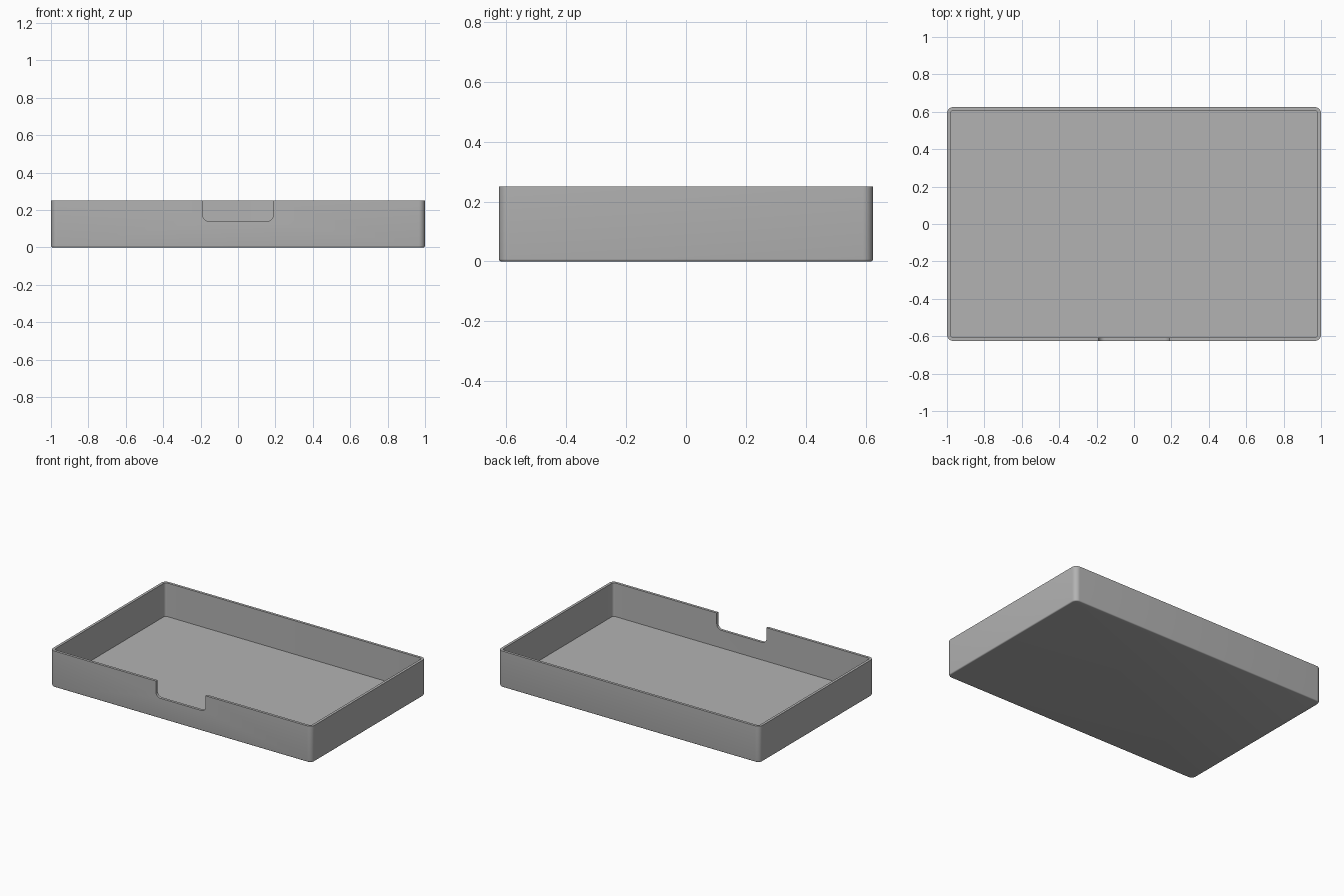
import bpy, bmesh, math

cube = bpy.data.objects.get("Cube")
if cube:
    bpy.data.objects.remove(cube, do_unlink=True)

WIDTH, DEPTH, HEIGHT = 2.0, 1.25, 0.25
WALL, FLOOR, RADIUS, EDGE = 0.018, 0.018, 0.034, 0.008

grey = bpy.data.materials.new("plain grey")
grey.use_nodes = True
colour = (0.45, 0.45, 0.45, 1)
grey.diffuse_color = colour
grey.node_tree.nodes["Principled BSDF"].inputs["Base Color"].default_value = colour


def rounded_outline(half_w, half_h, radius, steps=8):
    """Points of a rounded rectangle, counter-clockwise."""
    points = []
    for corner, (sx, sy) in enumerate([(1, 1), (-1, 1), (-1, -1), (1, -1)]):
        for i in range(steps + 1):
            a = (corner + i / steps) * math.pi / 2
            points.append((sx * (half_w - radius) + radius * math.cos(a),
                           sy * (half_h - radius) + radius * math.sin(a)))
    return points


def loft(name, rings):
    """Skin closed rings and cap both ends."""
    bm = bmesh.new()
    loops = [[bm.verts.new(p) for p in ring] for ring in rings]
    n = len(loops[0])
    for low, high in zip(loops, loops[1:]):
        for i in range(n):
            j = (i + 1) % n
            bm.faces.new((low[i], low[j], high[j], high[i]))
    bm.faces.new(loops[0][::-1])
    bm.faces.new(loops[-1])
    bmesh.ops.recalc_face_normals(bm, faces=bm.faces)
    mesh = bpy.data.meshes.new(name)
    bm.to_mesh(mesh)
    bm.free()
    mesh.materials.append(grey)
    obj = bpy.data.objects.new(name, mesh)
    bpy.context.collection.objects.link(obj)
    return obj


def tray_ring(inset, z):
    return [(x, y, z) for x, y in
            rounded_outline(WIDTH / 2 - inset, DEPTH / 2 - inset, RADIUS - inset)]


# Open tray: softened bottom edge, outer wall, rim, inner wall, floor
soft = [tray_ring(EDGE * (1 - math.sin(a)), EDGE * (1 - math.cos(a)))
        for a in (math.pi / 2 * i / 4 for i in range(5))]
tray = loft("tray", soft + [tray_ring(0, HEIGHT), tray_ring(WALL, HEIGHT),
                            tray_ring(WALL, FLOOR)])

# Finger notch in the front wall, with rounded lower corners
notch_bottom, notch_top = 0.14, 0.4
mid, half = (notch_top + notch_bottom) / 2, (notch_top - notch_bottom) / 2
outline = rounded_outline(0.19, half, 0.035)
notch = loft("notch_cutter", [[(x, y, z + mid) for x, z in outline]
                              for y in (-0.7, -0.55)])
notch.hide_render = True

cut = tray.modifiers.new("finger notch", 'BOOLEAN')
cut.operation = 'DIFFERENCE'
cut.solver = 'EXACT'
cut.object = notch
bpy.context.view_layer.objects.active = tray
tray.select_set(True)
bpy.ops.object.modifier_apply(modifier=cut.name)
bpy.data.objects.remove(notch, do_unlink=True)
bpy.ops.object.shade_smooth_by_angle(angle=math.radians(30))
